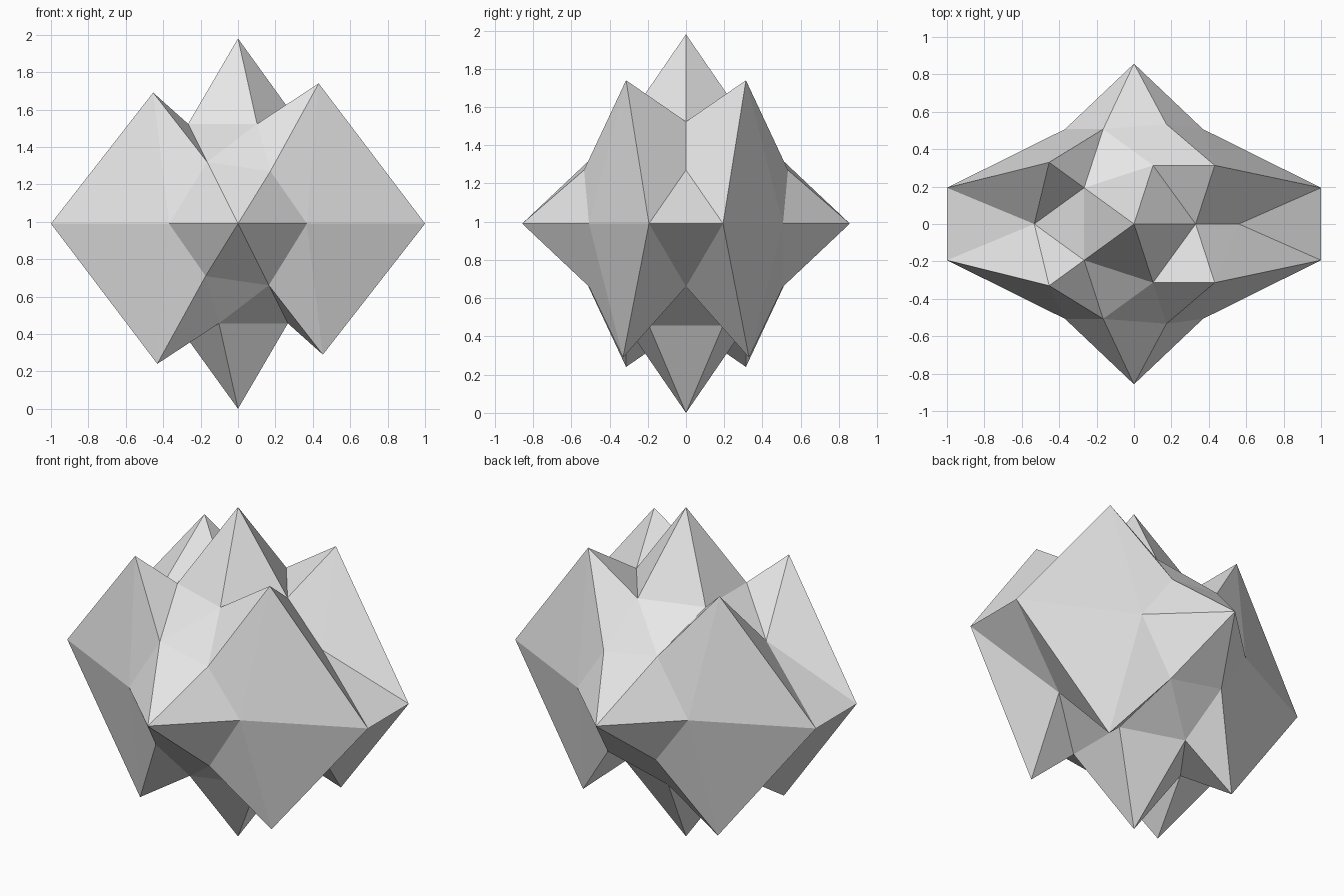
import bpy, bmesh
from math import copysign

cube = bpy.data.objects.get("Cube")
if cube:
    bpy.data.objects.remove(cube, do_unlink=True)

RADIUS = 0.627
CENTRE_Z = 0.99


def pull(co):
    """Pull chosen points of the ball outward along one axis to make spikes."""
    x, y, z = abs(co.x), abs(co.y), abs(co.z)
    if z < 0.05 and x > 0.5:            # side ridges
        co.x = copysign(1.0, co.x)
    elif z < 0.05 and x < 0.05:         # front and back spikes
        co.y = copysign(0.857, co.y)
    elif x < 0.05 and y < 0.05:         # top and bottom spikes
        co.z = copysign(CENTRE_Z, co.z)
    elif z > 0.2 and x > 0.4 and y > 0.25:  # corner spikes
        co.z += copysign(0.42, co.z)


# Faceted ball with spikes
bm = bmesh.new()
bmesh.ops.create_icosphere(bm, subdivisions=2, radius=RADIUS)
for v in bm.verts:
    pull(v.co)
    v.co.z += CENTRE_Z
bmesh.ops.recalc_face_normals(bm, faces=bm.faces)
mesh = bpy.data.meshes.new("spiked_rock")
bm.to_mesh(mesh)
bm.free()

# Plain grey material
grey = bpy.data.materials.new("light_grey")
grey.use_nodes = True
colour = (0.8, 0.8, 0.8, 1.0)
grey.diffuse_color = colour
for node in grey.node_tree.nodes:
    if node.type == "BSDF_PRINCIPLED":
        node.inputs["Base Color"].default_value = colour
mesh.materials.append(grey)

rock = bpy.data.objects.new("spiked_rock", mesh)
bpy.context.collection.objects.link(rock)
